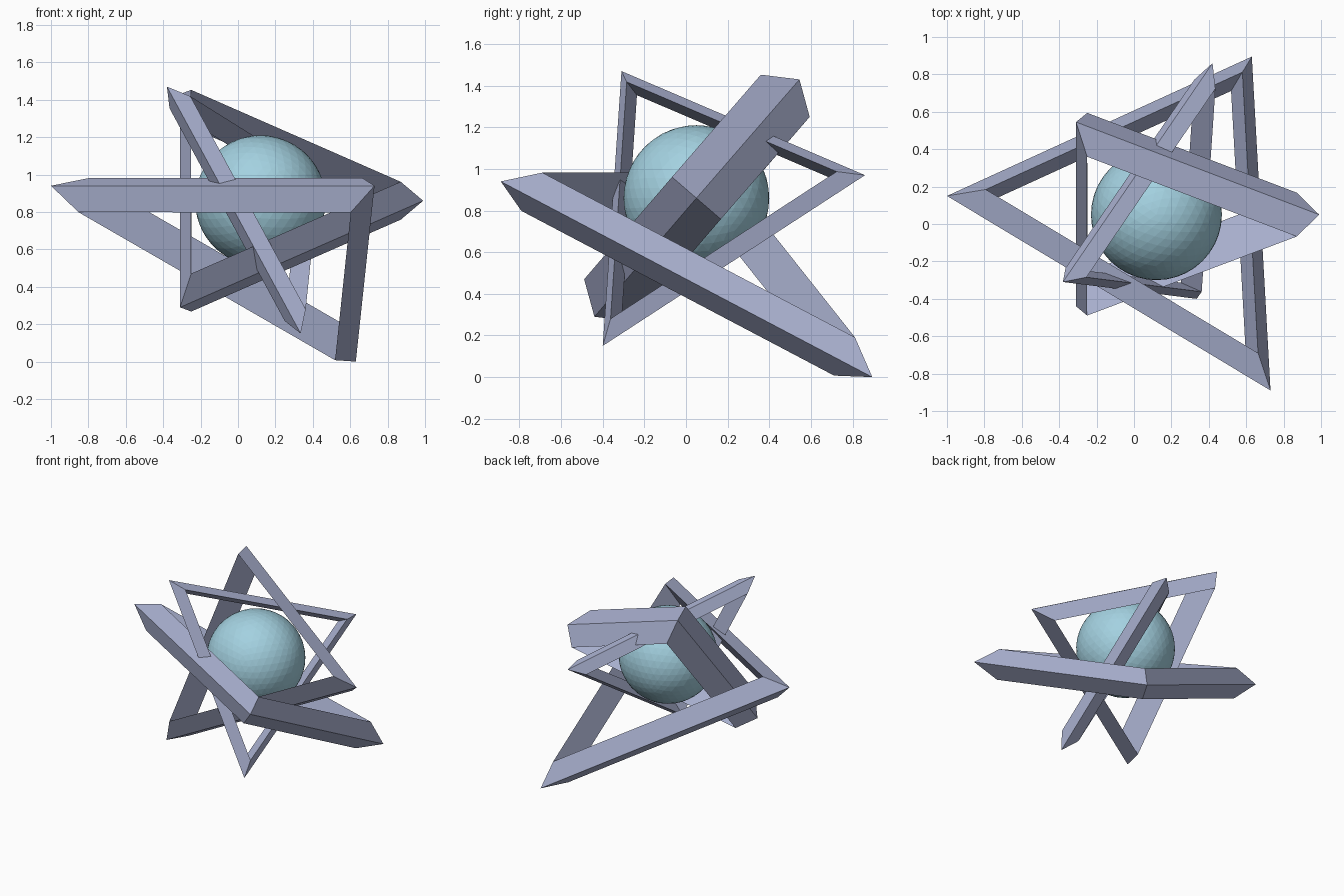
import bpy, bmesh
from mathutils import Vector

if "Cube" in bpy.data.objects:
    bpy.data.objects.remove(bpy.data.objects["Cube"])


def triangle_frame(name, tips, depth, half_height):
    """Three-sided ring with a triangular section: one outer edge, flat inside.
    tips: outer corners; depth: radial size; half_height: along the normal."""
    tips = [Vector(t) for t in tips]
    center = sum(tips, Vector()) / 3
    normal = (tips[1] - tips[0]).cross(tips[2] - tips[0]).normalized()
    bm = bmesh.new()
    rings = []
    for t in tips:
        inner = t - (t - center).normalized() * depth
        rings.append([bm.verts.new(p) for p in
                      (t, inner + normal * half_height, inner - normal * half_height)])
    for i in range(3):
        a, b = rings[i], rings[(i + 1) % 3]
        for j in range(3):
            k = (j + 1) % 3
            bm.faces.new((a[j], b[j], b[k], a[k]))
    bmesh.ops.recalc_face_normals(bm, faces=bm.faces[:])
    mesh = bpy.data.meshes.new(name)
    bm.to_mesh(mesh)
    bm.free()
    obj = bpy.data.objects.new(name, mesh)
    bpy.context.collection.objects.link(obj)
    mat = bpy.data.materials.get("frame_blue") or bpy.data.materials.new("frame_blue")
    mat.diffuse_color = (0.42, 0.46, 0.66, 1)
    mat.use_nodes = True
    mat.node_tree.nodes["Principled BSDF"].inputs["Base Color"].default_value = mat.diffuse_color
    mesh.materials.append(mat)
    return obj


# Large outer frame, tilted down toward the back
triangle_frame("large_frame",
               [(-1.0, 0.15, 0.94), (0.63, 0.895, 0.0), (0.73, -0.89, 0.94)], 0.185, 0.109)
# Wide-banded frame pointing to the right
triangle_frame("wide_frame",
               [(0.99, 0.05, 0.86), (-0.31, 0.545, 1.43), (-0.31, -0.44, 0.29)], 0.12, 0.155)
# Slim frame standing steeply
triangle_frame("slim_frame",
               [(-0.38, -0.31, 1.47), (0.335, -0.40, 0.15), (0.42, 0.86, 0.97)], 0.12, 0.069)

# Central faceted ball
bpy.ops.mesh.primitive_ico_sphere_add(subdivisions=4, radius=0.35, location=(0.12, 0.05, 0.86))
ball = bpy.context.object
ball.name = "core_ball"
mat = bpy.data.materials.new("ball_blue")
mat.diffuse_color = (0.37, 0.64, 0.75, 1)
mat.use_nodes = True
mat.node_tree.nodes["Principled BSDF"].inputs["Base Color"].default_value = mat.diffuse_color
ball.data.materials.append(mat)
